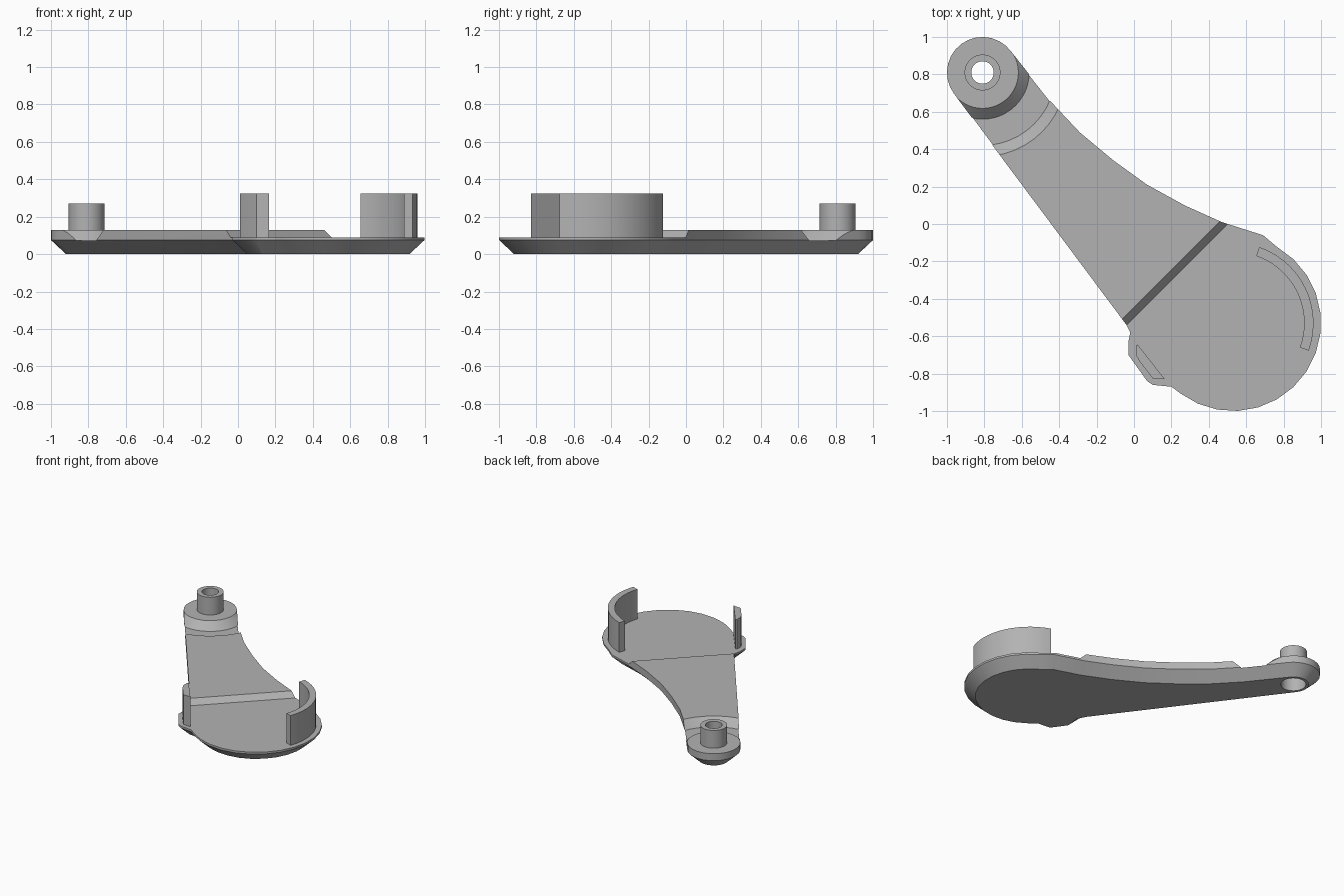
import bpy, bmesh, math
from mathutils import Vector

if "Cube" in bpy.data.objects:
    bpy.data.objects.remove(bpy.data.objects["Cube"])

grey = bpy.data.materials.new("plain grey")
grey.use_nodes = True
grey.diffuse_color = (0.45, 0.45, 0.45, 1)
grey.node_tree.nodes["Principled BSDF"].inputs["Base Color"].default_value = (0.45, 0.45, 0.45, 1)

BOSS = Vector((-0.81, 0.81))
DISC = Vector((0.53, -0.53))


def arc(centre, r, a0, a1, n):
    """Points on an arc, angles in degrees."""
    angles = [math.radians(a0 + (a1 - a0) * i / n) for i in range(n + 1)]
    return [Vector((centre.x + r * math.cos(a), centre.y + r * math.sin(a))) for a in angles]


def inset(points, d):
    """Mitred inward offset of a counter-clockwise outline."""
    out = []
    for i, p in enumerate(points):
        e0 = (p - points[i - 1]).normalized()
        e1 = (points[(i + 1) % len(points)] - p).normalized()
        n0, n1 = Vector((-e0.y, e0.x)), Vector((-e1.y, e1.x))
        out.append(p + (n0 + n1) * d / (1 + n0.dot(n1)))
    return out


def loft(name, rings, closed=False):
    """Skin equal-length rings of 3D points; cap the ends, or join them when closed."""
    bm = bmesh.new()
    loops = [[bm.verts.new(p) for p in ring] for ring in rings]
    pairs = list(zip(loops, loops[1:])) + ([(loops[-1], loops[0])] if closed else [])
    for a, b in pairs:
        for i in range(len(a)):
            j = (i + 1) % len(a)
            bm.faces.new((a[i], a[j], b[j], b[i]))
    if not closed:
        bm.faces.new(loops[0][::-1])
        bm.faces.new(loops[-1])
    bmesh.ops.recalc_face_normals(bm, faces=bm.faces)
    mesh = bpy.data.meshes.new(name)
    bm.to_mesh(mesh)
    bm.free()
    obj = bpy.data.objects.new(name, mesh)
    bpy.context.collection.objects.link(obj)
    mesh.materials.append(grey)
    return obj


def prism(name, points, z0, z1):
    return loft(name, [[p.to_3d() + Vector((0, 0, z)) for p in points] for z in (z0, z1)])


def lathe(name, profile, n=40):
    """Spin a closed (radius, height) profile about the boss axis."""
    rings = []
    for i in range(n):
        a = 2 * math.pi * i / n
        rings.append([(BOSS.x + r * math.cos(a), BOSS.y + r * math.sin(a), z) for r, z in profile])
    return loft(name, rings, closed=True)


def select_only(obj):
    bpy.ops.object.select_all(action='DESELECT')
    obj.select_set(True)
    bpy.context.view_layer.objects.active = obj


def cut(body, cutter):
    select_only(body)
    mod = body.modifiers.new("cut", 'BOOLEAN')
    mod.operation, mod.solver, mod.object = 'DIFFERENCE', 'EXACT', cutter
    bpy.ops.object.modifier_apply(modifier=mod.name)
    bpy.data.objects.remove(cutter)


# Lever outline: boss end, straight side with small lug, round disc, curved side
lug = [(-0.04, -0.54), (-0.02, -0.58), (-0.03, -0.63), (-0.03, -0.70), (0.07, -0.84),
       (0.10, -0.86), (0.20, -0.87)]
curved_side = [(0.69, -0.06), (0.47, 0.01), (0.27, 0.10), (0.07, 0.21), (-0.11, 0.34),
               (-0.29, 0.49), (-0.45, 0.66)]
outline = arc(BOSS, 0.19, 36, 217, 14)
outline += [Vector(p) for p in lug]
outline += arc(DISC, 0.47, -127, 60, 14)
outline += [Vector(p) for p in curved_side]

# Lever body with chamfered underside
levels = [(inset(outline, 0.08), 0), (outline, 0.075), (outline, 0.13)]
body = loft("lever_body", [[(p.x, p.y, z) for p in pts] for pts, z in levels])

# Lower the disc, leaving a sloped step across the end of the arm
along, across = Vector((1, 1)).normalized(), Vector((1, -1)).normalized()
step = [(0.354, 0.09), (1.7, 0.09), (1.7, 0.3), (0.144, 0.3)]
rings = []
for t in (-1.5, 1.5):
    rings.append([(across * s + along * t).to_3d() + Vector((0, 0, z)) for s, z in step])
cut(body, loft("step_cutter", rings))

# Ring groove between boss and arm
cut(body, lathe("groove_cutter", [(0.182, 0.14), (0.25, 0.072), (0.39, 0.072), (0.46, 0.14)], 48))

# Recess under the boss
cut(body, prism("recess_cutter", arc(BOSS, 0.09, 0, 350, 35), -0.1, 0.2))

# Hollow pivot post
post = lathe("pivot_post", [(0.06, 0.125), (0.096, 0.125), (0.096, 0.27), (0.06, 0.27)])

# Retaining walls standing on the disc
long_wall = prism("curved_wall", arc(DISC, 0.43, -20, 71, 14) + arc(DISC, 0.38, 71, -20, 14),
                  0.085, 0.325)
short = [(0.01, -0.65), (0.01, -0.70), (0.03, -0.735), (0.10, -0.825), (0.165, -0.83), (0.02, -0.645)]
short_wall = prism("short_wall", [Vector(p) for p in short], 0.085, 0.325)

for obj in (body, post, long_wall, short_wall):
    select_only(obj)
    bpy.ops.object.shade_smooth_by_angle(angle=math.radians(25))
